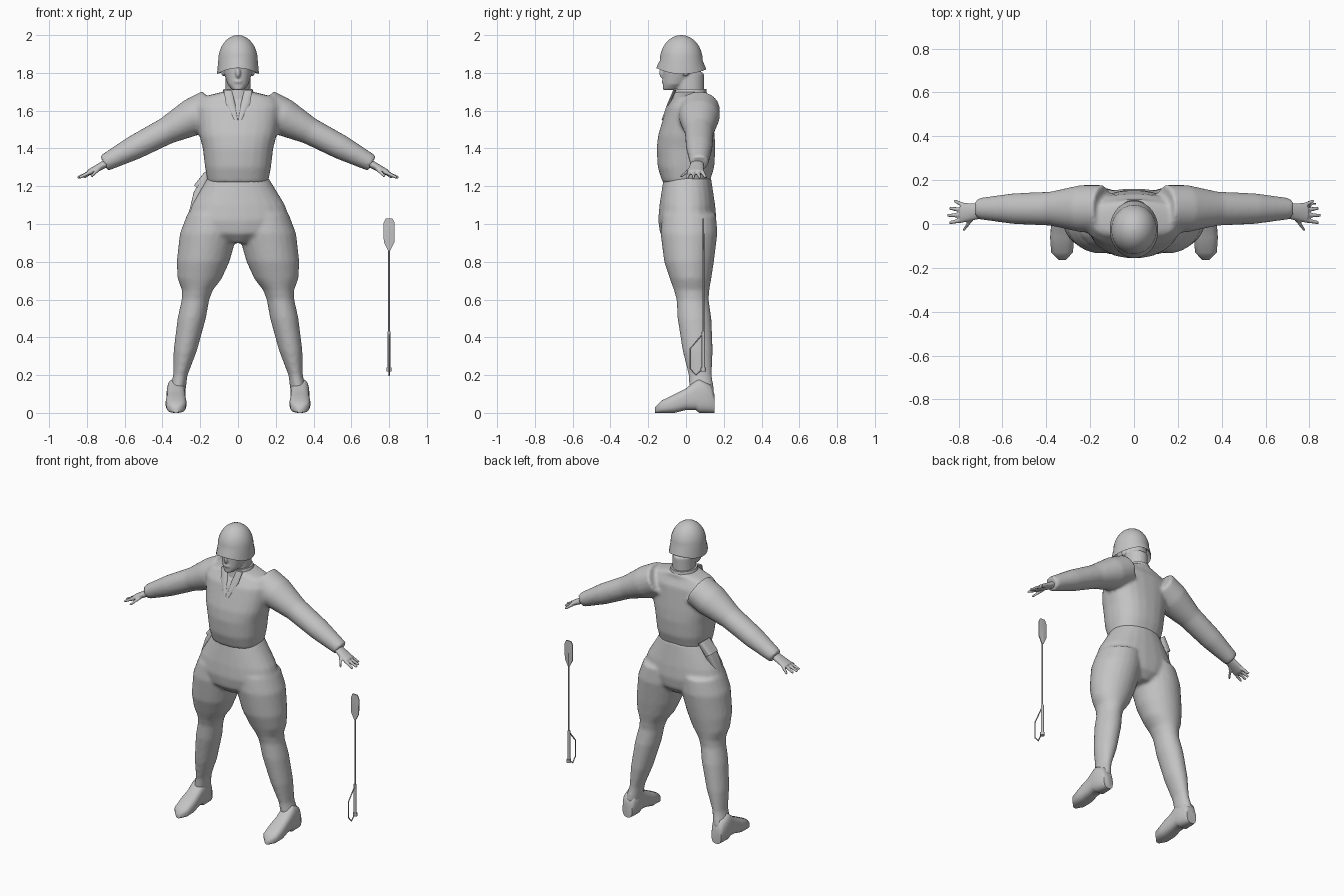
import bpy, bmesh, math
from mathutils import Vector, Matrix

cube = bpy.data.objects.get("Cube")
if cube:
    bpy.data.objects.remove(cube)

grey = bpy.data.materials.new("plain_grey")
grey.use_nodes = True
grey.diffuse_color = (.55, .55, .55, 1)
grey.node_tree.nodes["Principled BSDF"].inputs["Base Color"].default_value = grey.diffuse_color
BOTH = (1, -1)


def power(value, roundness):
    return math.copysign(abs(value) ** (2 / roundness), value)


def loft(bm, sections, roundness=2, count=24, sides=(1,)):
    """Skin a row of rounded sections, each (centre, half axis, half axis)."""
    for side in sides:
        rings = []
        for centre, across, along in sections:
            ring = []
            for i in range(count):
                angle = math.tau * (i + .5) / count
                point = (Vector(centre)
                         + Vector(across) * power(math.cos(angle), roundness)
                         + Vector(along) * power(math.sin(angle), roundness))
                point.x *= side
                ring.append(bm.verts.new(point))
            rings.append(ring)
        for low, high in zip(rings, rings[1:]):
            for i in range(count):
                j = (i + 1) % count
                bm.faces.new((low[i], low[j], high[j], high[i]))
        bm.faces.new(rings[0])
        bm.faces.new(rings[-1])


def level(z, width, depth, y=0, x=0):
    """Horizontal section with half width and half depth."""
    return (x, y, z), (width, 0, 0), (0, depth, 0)


def limb(points):
    """Sections square to a path; each point is x, y, z, thickness, breadth."""
    sections = []
    for i, (x, y, z, thickness, breadth) in enumerate(points):
        before, after = points[max(i - 1, 0)], points[min(i + 1, len(points) - 1)]
        normal = Vector((before[2] - after[2], 0, after[0] - before[0])).normalized()
        sections.append(((x, y, z), normal * thickness, (0, breadth, 0)))
    return sections


def ball(bm, centre, size):
    matrix = Matrix.Translation(centre) @ Matrix.Diagonal((*size, 1))
    bmesh.ops.create_uvsphere(bm, u_segments=16, v_segments=10, radius=1, matrix=matrix)


def finish(name, bm, voxel=0):
    """Make the object; a voxel size fuses its pieces into one soft skin."""
    bmesh.ops.recalc_face_normals(bm, faces=bm.faces)
    mesh = bpy.data.meshes.new(name)
    bm.to_mesh(mesh)
    bm.free()
    mesh.materials.append(grey)
    mesh.polygons.foreach_set("use_smooth", [True] * len(mesh.polygons))
    ob = bpy.data.objects.new(name, mesh)
    bpy.context.collection.objects.link(ob)
    if voxel:
        fuse = ob.modifiers.new("fuse", "REMESH")
        fuse.mode = "VOXEL"
        fuse.voxel_size = voxel
        fuse.use_smooth_shade = True
        soften = ob.modifiers.new("soften", "SMOOTH")
        soften.iterations = 5
    else:
        mesh.set_sharp_from_angle(angle=math.radians(50))


# Jacket: torso leaning back at the shoulders, sleeves on a straight slope
bm = bmesh.new()
torso = ((1.22, .16, .125), (1.3, .175, .15), (1.4, .187, .156), (1.47, .205, .15),
         (1.62, .225, .12), (1.67, .2, .09), (1.7, .08, .09))
loft(bm, [level(z, w, d, max(0, z - 1.45) * .1) for z, w, d in torso], roundness=2.4)
sleeve = ((.14, .1), (.24, .1), (.38, .072), (.55, .065), (.71, .045))
loft(bm, limb([(x, .07, 1.69 - .52 * x, t, t * 1.08) for x, t in sleeve]), sides=BOTH)
finish("jacket", bm, .011)

# Collar with lapels tapering down the chest
bm = bmesh.new()
lapel = ((.055, -.06, 1.71, .022), (.04, -.09, 1.64, .025), (.01, -.122, 1.55, .008))
loft(bm, [((x, y, z), (w, 0, 0), (0, .008, 0)) for x, y, z, w in lapel], count=12, sides=BOTH)
loft(bm, [level(1.66, .095, .095, .02), level(1.715, .077, .088, .02)])
finish("collar", bm)

# Breeches: hips, then flared thighs running down into the boot shafts
bm = bmesh.new()
hips = ((1.25, .158, .125), (1.1, .25, .148), (1.02, .277, .155), (.95, .22, .145), (.9, .06, .1))
loft(bm, [level(z, w, d, .007) for z, w, d in hips], roundness=2.2)
leg = ((1.05, .135, .143), (.95, .153, .151), (.8, .14, .132), (.71, .117, .11), (.65, .082, .094),
       (.6, .073, .085), (.5, .075, .09), (.33, .062, .08), (.2, .038, .062), (.1, .045, .067))
loft(bm, [level(z, w, d, max(.016, .095 - z * .1), .345 - z * .2) for z, w, d in leg], sides=BOTH)
finish("breeches", bm, .011)

# Boot feet: the sole is lifted between heel and ball
bm = bmesh.new()
foot = ((.15, .035, .1), (.13, .045, .15), (.07, .05, .18), (.05, .05, .17), (0, .05, .13),
        (-.06, .055, .1), (-.13, .05, .065), (-.165, .015, .03))
sections = []
for y, width, top in foot:
    sole = .015 if -.05 < y < .06 else 0
    sections.append(((.328, y, (top + sole) / 2), (width, 0, 0), (0, 0, (top - sole) / 2)))
loft(bm, sections, roundness=2.8, sides=BOTH)
finish("boots", bm)

# Hands: palm, four spread fingers and a thumb
bm = bmesh.new()
loft(bm, limb([(.69, .06, 1.325, .022, .034), (.79, .05, 1.272, .016, .046)]), sides=BOTH)
digits = [((.775, .085 - i * .022, 1.277), (.85 - .008 * (i - 2) ** 2, .105 - i * .033, 1.245))
          for i in range(4)]
digits.append(((.735, .03, 1.295), (.777, -.028, 1.25)))
for root, tip in digits:
    loft(bm, limb([(*root, .012, .012), (*tip, .008, .008)]), count=10, sides=BOTH)
finish("hands", bm, .005)

# Head: neck, face, nose, lips and ears
bm = bmesh.new()
loft(bm, [level(z, .066, .076, .02) for z in (1.62, 1.8)])
face = ((1.71, .03, .04), (1.74, .055, .065), (1.8, .075, .1), (1.9, .08, .1))
loft(bm, [level(z, w, d, d - .122) for z, w, d in face], roundness=2.2)
ball(bm, (0, -.123, 1.8), (.014, .02, .03))
ball(bm, (0, -.12, 1.754), (.024, .01, .009))
for side in BOTH:
    ball(bm, (side * .08, 0, 1.81), (.01, .02, .03))
finish("head", bm, .006)

# Helmet: round dome, with a flared brim that dips at the sides and back
bm = bmesh.new()
rows = [(1.86, .09, .1), (1.828, .106, .125), (1.825, .111, .131), (1.835, .111, .13)]
for step in range(9):
    angle = math.radians(step * 11)
    rows.append((1.865 + .135 * math.sin(angle), .105 * math.cos(angle), .114 * math.cos(angle)))
loft(bm, [level(z, w, d, -.025) for z, w, d in rows], count=32)
for v in bm.verts:
    if v.co.z < 1.85:
        v.co.z -= 2.5 * v.co.x ** 2 + max(v.co.y, 0) * .07
finish("helmet", bm)

# Holster on the right hip, with a flap
bm = bmesh.new()
loft(bm, limb([(-.255, -.015, 1.02, .014, .025), (-.212, .02, 1.16, .024, .042),
               (-.17, .035, 1.25, .018, .048)]), roundness=4)
loft(bm, limb([(-.212, .03, 1.19, .026, .045), (-.16, .04, 1.268, .018, .05)]), roundness=4)
finish("holster", bm)

# Riding crop: shaft with knobbed grip, then the flat tip
crop_x, crop_y = .8, .092
bm = bmesh.new()
for bottom, top, radius in ((.3, .95, .005), (.22, .43, .009), (.22, .24, .014)):
    loft(bm, [level(z, radius, radius, crop_y, crop_x) for z in (bottom, top)], count=10)
finish("crop_shaft", bm)
bm = bmesh.new()
tip = ((.86, .006), (.905, .029), (1.005, .03), (1.03, .018))
loft(bm, [level(z, w, .004, crop_y, crop_x) for z, w in tip], roundness=6, count=8)
finish("crop_tip", bm)

# Wrist loop of the crop
curve = bpy.data.curves.new("crop_loop", "CURVE")
curve.dimensions = "3D"
curve.bevel_depth = .004
curve.bevel_resolution = 1
path = ((.09, .42), (.022, .34), (.022, .235), (.052, .2), (.09, .235))
line = curve.splines.new("POLY")
line.points.add(len(path) - 1)
for point, (y, z) in zip(line.points, path):
    point.co = (crop_x, y, z, 1)
curve.materials.append(grey)
bpy.context.collection.objects.link(bpy.data.objects.new("crop_loop", curve))
